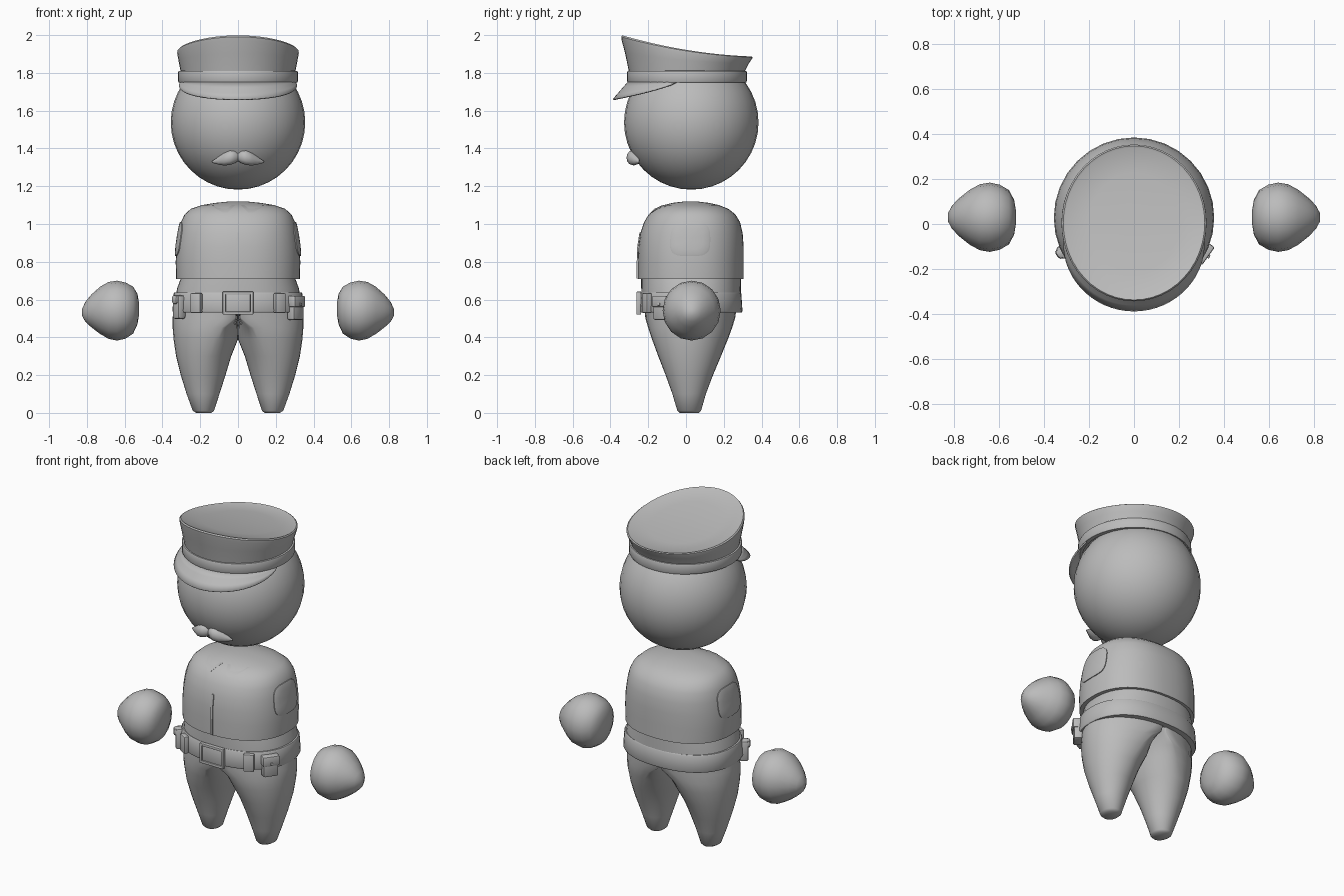
import bpy, bmesh, math
from mathutils import Matrix, Vector

if "Cube" in bpy.data.objects:
    bpy.data.objects.remove(bpy.data.objects["Cube"])

grey = bpy.data.materials.new("plain grey")
grey.diffuse_color = (0.5, 0.5, 0.5, 1)
grey.use_nodes = True
grey.node_tree.nodes["Principled BSDF"].inputs["Base Color"].default_value = grey.diffuse_color


def finish(name, bm, angle=40):
    bmesh.ops.recalc_face_normals(bm, faces=bm.faces)
    me = bpy.data.meshes.new(name)
    bm.to_mesh(me)
    bm.free()
    ob = bpy.data.objects.new(name, me)
    bpy.context.collection.objects.link(ob)
    me.materials.append(grey)
    bpy.ops.object.select_all(action='DESELECT')
    ob.select_set(True)
    bpy.context.view_layer.objects.active = ob
    bpy.ops.object.shade_smooth_by_angle(angle=math.radians(angle))
    return ob


def loft(name, rings, caps=True, closed=True, angle=40):
    """Skin a list of equally long point rings."""
    bm = bmesh.new()
    rows = [[bm.verts.new(p) for p in r] for r in rings]
    n = len(rows[0])
    for a, b in zip(rows, rows[1:]):
        for i in range(n if closed else n - 1):
            j = (i + 1) % n
            bm.faces.new((a[i], a[j], b[j], b[i]))
    if caps:
        bm.faces.new(rows[0])
        bm.faces.new(rows[-1])
    return finish(name, bm, angle)


def lerp_table(table, z):
    """Smoothly read a row of a table keyed by its first column."""
    if z <= table[0][0]:
        return table[0][1:]
    for a, b in zip(table, table[1:]):
        if z <= b[0]:
            t = (z - a[0]) / (b[0] - a[0])
            return [p + (q - p) * t for p, q in zip(a[1:], b[1:])]
    return table[-1][1:]


def angles(n):
    return [2 * math.pi * i / n for i in range(n)]


def oval(t, z, hx, y0, y1, p=0.88, grow=0):
    """Point on a squarish oval; t = 0 is the front, 90 degrees is +x."""
    s, c = math.sin(t), math.cos(t)
    return Vector((math.copysign(abs(s) ** p, s) * (hx + grow),
                   (y0 + y1) / 2 - math.copysign(abs(c) ** p, c) * ((y1 - y0) / 2 + grow), z))


def box(name, centre, size, turn=0, bevel=0.006):
    bm = bmesh.new()
    bmesh.ops.create_cube(bm, size=1)
    bmesh.ops.scale(bm, vec=size, verts=bm.verts)
    bmesh.ops.bevel(bm, geom=bm.edges[:], offset=bevel, segments=2, affect='EDGES', profile=0.5)
    bmesh.ops.transform(bm, matrix=Matrix.Translation(centre) @ Matrix.Rotation(turn, 4, 'Z'), verts=bm.verts)
    return finish(name, bm)


# Head
bm = bmesh.new()
bmesh.ops.create_uvsphere(bm, u_segments=32, v_segments=20, radius=0.356)
bmesh.ops.translate(bm, vec=(0, 0.028, 1.538), verts=bm.verts)
finish("head", bm)

# Cap: band, flared crown with a sloping top, and visor
N = 48
loft("cap_band", [[oval(t, z, r, 0.005 - r, 0.005 + r, 1) for t in angles(N)]
                  for z, r in ((1.75, 0.29), (1.75, 0.314), (1.757, 0.317), (1.803, 0.317),
                               (1.81, 0.314), (1.812, 0.30))], caps=False)


def crown_ring(k, hx, hy, flat):
    ring = []
    for t in angles(N):
        p = oval(t, 0, hx, 0.005 - hy, 0.005 + hy, 1)
        u = p.y / 0.345
        top = 1.922 - 0.057 * u + 0.022 * u * u - flat
        p.z = 1.81 + (top - 1.81) * k
        ring.append(p)
    return ring


loft("cap_crown", [crown_ring(*r) for r in (
    (0, 0.304, 0.308, 0), (0.5, 0.315, 0.327, 0), (0.85, 0.322, 0.345, 0), (0.95, 0.321, 0.348, 0),
    (1, 0.314, 0.342, 0), (1, 0.305, 0.333, 0.004), (1, 0.2, 0.22, 0.004), (1, 0.08, 0.09, 0.004))])

rows = []
for k in (0, 0.33, 0.66, 1):
    row = []
    for i in range(33):
        a = math.radians(-80 + 5 * i)
        f = max(0, math.cos(a * 90 / 80)) ** 0.8 * k
        r = 0.311 + 0.08 * f
        row.append((r * math.sin(a), 0.003 - r * math.cos(a), 1.753 - 0.092 * f))
    rows.append(row)
visor = loft("cap_visor", rows, caps=False, closed=False)
visor.modifiers.new("thickness", 'SOLIDIFY').thickness = 0.008

# Moustache: two tapered lobes
for s in (-1, 1):
    loft("moustache_half", [[(s * x, y - 0.8 * r * math.sin(t), z + r * math.cos(t)) for t in angles(12)]
                            for x, y, z, r in ((0.0, -0.275, 1.355, 0.022), (0.02, -0.283, 1.355, 0.035),
                                               (0.045, -0.284, 1.351, 0.039), (0.075, -0.275, 1.343, 0.033),
                                               (0.105, -0.262, 1.335, 0.02), (0.138, -0.248, 1.328, 0.004))])

# Shirt: height, half width, front, back
TORSO = [(0.71, 0.327, -0.255, 0.305), (0.80, 0.33, -0.255, 0.305), (0.88, 0.325, -0.252, 0.305),
         (0.95, 0.315, -0.242, 0.30), (1.01, 0.302, -0.222, 0.286), (1.05, 0.283, -0.198, 0.262),
         (1.08, 0.25, -0.165, 0.225), (1.10, 0.19, -0.12, 0.175), (1.112, 0.12, -0.07, 0.12),
         (1.118, 0.06, -0.02, 0.07)]
loft("shirt", [[oval(t, 0.71, 0.29, -0.22, 0.27) for t in angles(N)]] +
     [[oval(t, *r) for t in angles(N)] for r in TORSO])
loft("shirt_hem", [[oval(t, *r) for t in angles(N)] for r in
                   ((0.60, 0.333, -0.235, 0.29), (0.66, 0.322, -0.237, 0.29), (0.72, 0.30, -0.237, 0.29))])


def on_shirt(t, z, grow):
    return oval(t, z, *lerp_table(TORSO, z), grow=grow)


# Shoulder patches that follow the sleeve surface
for s in (-1, 1):
    rings = []
    for k, grow in ((1, -0.004), (1, 0.005), (0.9, 0.007), (0.6, 0.007), (0.3, 0.007), (0.05, 0.007)):
        ring = []
        for t in angles(32):
            c, w = math.cos(t), math.sin(t)
            u = math.copysign(abs(c) ** 0.6, c) * k
            v = math.copysign(abs(w) ** 0.6, w) * k
            ring.append(on_shirt(s * (math.pi / 2 - 0.02 + 0.34 * u), 0.92 + 0.09 * v, grow))
        rings.append(ring)
    loft("shoulder_patch", rings)

# Front placket and collar flaps
loft("placket", [[on_shirt(t, z, g) for t, g in ((-0.012, -0.01), (-0.012, 0.006), (0.012, 0.006), (0.012, -0.01))]
                 for z in (0.712, 0.80, 0.88, 0.955)])
for s in (-1, 1):
    loft("collar_flap", [[on_shirt(s * a, z, g) for a, g in ((a0, -0.004), (a0, 0.004), (a1, 0.004), (a1, -0.004))]
                         for z, a0, a1 in ((1.06, 0.16, 0.24), (1.08, 0.11, 0.42), (1.10, 0.06, 0.75))])

# Belt
loft("belt", [[oval(t, z, 0.335 + g, -0.235 - g, 0.287 + g) for t in angles(N)]
              for z, g in ((0.532, -0.03), (0.532, 0.008), (0.54, 0.012), (0.63, 0.006),
                           (0.637, 0.002), (0.637, -0.03))], caps=False)

# Buckle: plate with a raised frame
box("buckle_plate", (0, -0.247, 0.581), (0.13, 0.014, 0.095), bevel=0.003)
for s in (-1, 1):
    box("buckle_side", (s * 0.073, -0.25, 0.581), (0.016, 0.024, 0.122), bevel=0.003)
    box("buckle_bar", (0, -0.25, 0.581 + s * 0.053), (0.15, 0.024, 0.016), bevel=0.003)
    # Belt loops and side pouches with flap and button
    box("belt_loop", (s * 0.22, -0.208, 0.581), (0.06, 0.03, 0.105), s * 0.5)
turn = 0.95
out = Vector((math.sin(turn), -math.cos(turn), 0))
pouch = Vector((0.304, -0.125, 0.555))
box("pouch", pouch, (0.09, 0.05, 0.125), turn, 0.01)
box("pouch_flap", pouch + out * 0.006 + Vector((0, 0, 0.035)), (0.098, 0.052, 0.06), turn, 0.008)
box("pouch_button", pouch + out * 0.034 + Vector((0, 0, 0.02)), (0.016, 0.01, 0.016), turn, 0.004)
out.x *= -1
radio = Vector((-0.312, -0.12, 0.56))
box("radio_case", radio, (0.06, 0.05, 0.125), -turn, 0.012)
box("radio_top", radio + out * 0.012 + Vector((0, 0, 0.04)), (0.048, 0.05, 0.05), -turn, 0.016)

# Legs: height, inner, outer, front, back, flatness of the inner side
LEG = [(0.0, 0.14, 0.222, -0.033, 0.067, 0), (0.012, 0.127, 0.24, -0.046, 0.08, 0),
       (0.1, 0.098, 0.272, -0.072, 0.105, 0), (0.2, 0.066, 0.303, -0.108, 0.143, 0),
       (0.3, 0.036, 0.328, -0.147, 0.185, 0.1), (0.39, 0.0, 0.341, -0.18, 0.222, 0.25),
       (0.45, 0.0, 0.346, -0.2, 0.244, 0.5), (0.5, 0.0, 0.347, -0.215, 0.26, 0.9),
       (0.6, 0.0, 0.332, -0.225, 0.275, 1)]
for s in (-1, 1):
    rings = []
    for z, x0, x1, y0, y1, w in LEG:
        ring = []
        for t in angles(32):
            c = math.cos(t)
            x = (x0 + x1) / 2 + (x1 - x0) / 2 * c
            x += (x0 + (x1 - x0) * max(c, 0) - x) * w
            ring.append((s * x, (y0 + y1) / 2 + (y1 - y0) / 2 * math.sin(t), z))
        rings.append(ring)
    loft("leg", rings, angle=60)

# Hands: rounded fists, profile of x, lower z and upper z
for s in (-1, 1):
    loft("hand", [[(s * x, 0.03 + (b - a) / 2 * 0.97 * math.sin(t), (a + b) / 2 + (b - a) / 2 * math.cos(t))
                   for t in angles(16)] for x, a, b in (
        (0.524, 0.52, 0.58), (0.532, 0.47, 0.63), (0.555, 0.42, 0.668), (0.595, 0.393, 0.69),
        (0.64, 0.383, 0.70), (0.685, 0.392, 0.693), (0.73, 0.418, 0.668), (0.775, 0.452, 0.628),
        (0.808, 0.482, 0.588), (0.826, 0.515, 0.55))], angle=80)
